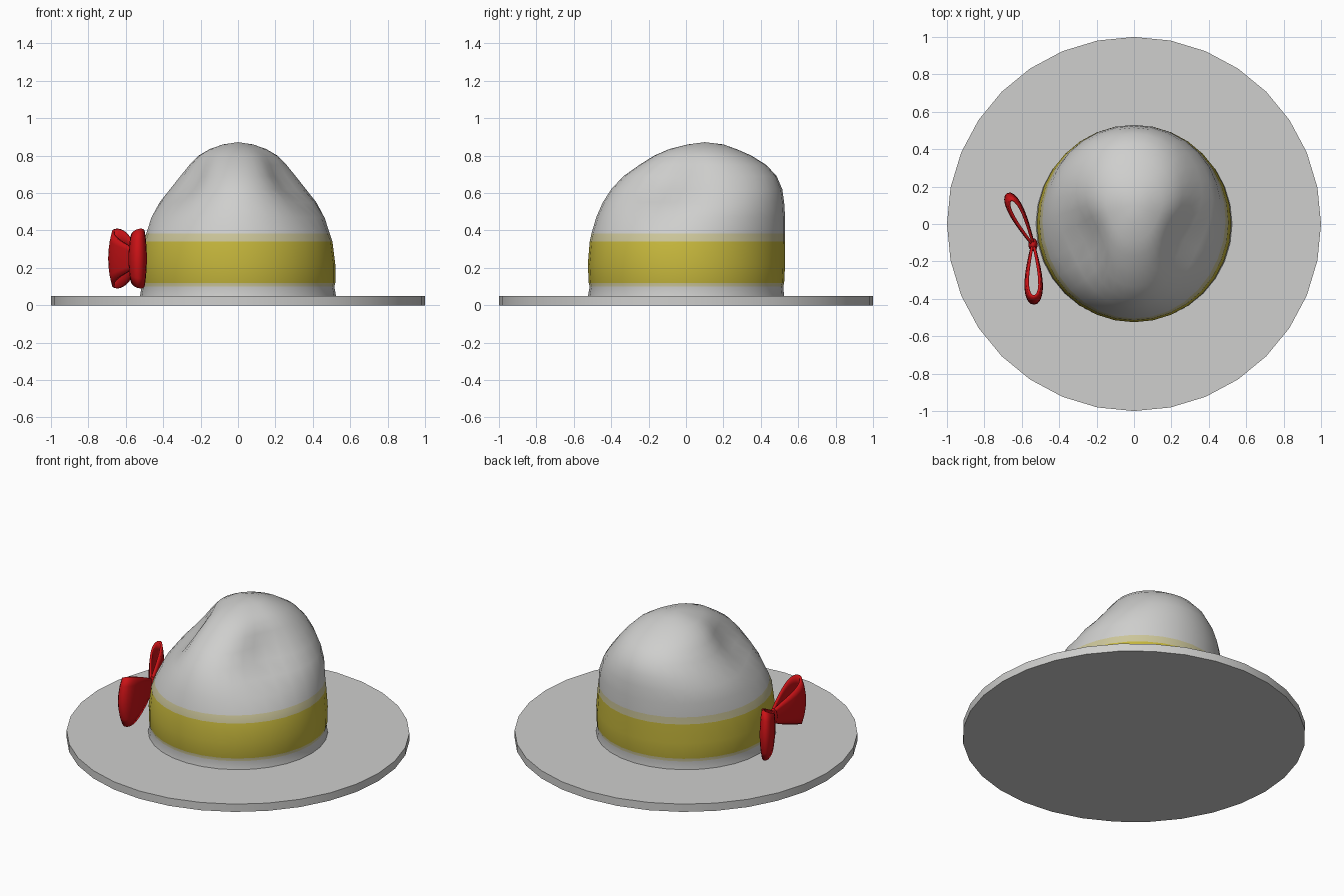
import bpy, bmesh, math
from mathutils import Vector

cube = bpy.data.objects.get("Cube")
if cube:
    bpy.data.objects.remove(cube, do_unlink=True)


def material(name, rgb):
    mat = bpy.data.materials.new(name)
    mat.use_nodes = True
    mat.diffuse_color = (*rgb, 1)
    mat.node_tree.nodes["Principled BSDF"].inputs["Base Color"].default_value = (*rgb, 1)
    return mat


FELT = material("pale grey felt", (0.62, 0.62, 0.61))
YELLOW = material("yellow band", (0.56, 0.47, 0.045))
CREAM = material("cream band edge", (0.6, 0.56, 0.32))
RED = material("red ribbon", (0.6, 0.006, 0.008))
SIDES = 32


def make_object(name, bm, mats, angle=60):
    bmesh.ops.recalc_face_normals(bm, faces=bm.faces)
    mesh = bpy.data.meshes.new(name)
    bm.to_mesh(mesh)
    bm.free()
    for mat in mats:
        mesh.materials.append(mat)
    obj = bpy.data.objects.new(name, mesh)
    bpy.context.collection.objects.link(obj)
    bpy.ops.object.select_all(action="DESELECT")
    obj.select_set(True)
    bpy.context.view_layer.objects.active = obj
    bpy.ops.object.shade_smooth_by_angle(angle=math.radians(angle))
    return obj


def bridge(bm, lower, upper):
    n = len(lower)
    return [bm.faces.new((lower[i], lower[(i + 1) % n], upper[(i + 1) % n], upper[i]))
            for i in range(n)]


# Brim: a flat thick disc
bm = bmesh.new()
bmesh.ops.create_cone(bm, cap_ends=True, segments=SIDES, radius1=1, radius2=1, depth=0.05)
bmesh.ops.translate(bm, verts=bm.verts, vec=(0, 0, 0.025))
make_object("brim", bm, [FELT])

# Crown: egg-shaped rings (height, half width, front y, back y)
LEVELS = [
    (0.045, 0.525, -0.525, 0.525), (0.1, 0.515, -0.515, 0.52),
    (0.12, 0.52, -0.52, 0.525), (0.22, 0.52, -0.525, 0.53),
    (0.34, 0.505, -0.515, 0.53), (0.385, 0.49, -0.505, 0.53),
    (0.47, 0.465, -0.48, 0.53), (0.55, 0.42, -0.445, 0.525),
    (0.62, 0.365, -0.4, 0.515), (0.69, 0.31, -0.335, 0.485),
    (0.75, 0.26, -0.25, 0.43), (0.8, 0.21, -0.17, 0.35),
    (0.835, 0.15, -0.09, 0.27), (0.86, 0.08, 0.01, 0.2),
]


def crown_point(level, angle):
    z, half, front, back = level
    egg = 0.15 * max(0, min(1, (z - 0.35) / 0.25))
    x = half * math.sin(angle) * (1 + egg * math.cos(angle))
    y = (front + back) / 2 + (back - front) / 2 * math.cos(angle)
    # Finger dents on both sides of the front ridge
    turn = abs(math.atan2(math.sin(angle), math.cos(angle)))
    dent = math.exp(-((turn - 2.05) / 0.42) ** 2 - ((z - 0.67) / 0.13) ** 2)
    return Vector((x * (1 - 0.2 * dent), y + 0.035 * dent, z))


bm = bmesh.new()
rings = [[bm.verts.new(crown_point(level, i * math.tau / SIDES)) for i in range(SIDES)]
         for level in LEVELS]
for lower, upper in zip(rings, rings[1:]):
    middle = (lower[0].co.z + upper[0].co.z) / 2
    if 0.12 < middle < 0.34:
        index = 1
    elif 0.1 < middle < 0.385:
        index = 2
    else:
        index = 0
    for face in bridge(bm, lower, upper):
        face.material_index = index
apex = bm.verts.new((0, 0.1, 0.872))
for i in range(SIDES):
    bm.faces.new((rings[-1][i], rings[-1][(i + 1) % SIDES], apex))
make_object("crown", bm, [FELT, YELLOW, CREAM])

# Bow: two ribbon loops flaring away from the knot
KNOT = Vector((-0.54, -0.11, 0.25))


def bow_loop(name, tip, width, taller):
    along = Vector(tip) - KNOT
    across = Vector((-along.y, along.x, 0)).normalized()
    bm = bmesh.new()
    rows, steps, columns = 6, 24, []
    for r in range(rows + 1):
        v = 2 * r / rows - 1
        ring = []
        for s in range(steps):
            t = math.tau * s / steps
            reach = (1 - math.cos(t)) / 2
            flare = 0.035 + 0.12 * reach ** 0.8 * (1 + 0.15 * taller * math.sin(t))
            side = width * math.sin(t) * (0.25 + 0.75 * reach) * (1 - 0.25 * v * v)
            pull = 1 - 0.12 * v * v * reach
            point = KNOT + along * reach * pull + across * side
            point.z += v * flare
            ring.append(bm.verts.new(point))
        columns.append(ring)
    for lower, upper in zip(columns, columns[1:]):
        bridge(bm, lower, upper)
    obj = make_object(name, bm, [RED])
    solid = obj.modifiers.new("cloth thickness", "SOLIDIFY")
    solid.thickness = 0.014
    solid.offset = 0


bow_loop("bow_back_loop", (-0.675, 0.16, 0.25), 0.05, -1)
bow_loop("bow_front_loop", (-0.535, -0.425, 0.25), 0.06, 1)

bm = bmesh.new()
bmesh.ops.create_uvsphere(bm, u_segments=12, v_segments=8, radius=1)
bmesh.ops.scale(bm, verts=bm.verts, vec=(0.025, 0.035, 0.05))
bmesh.ops.translate(bm, verts=bm.verts, vec=KNOT)
make_object("bow_knot", bm, [RED])
